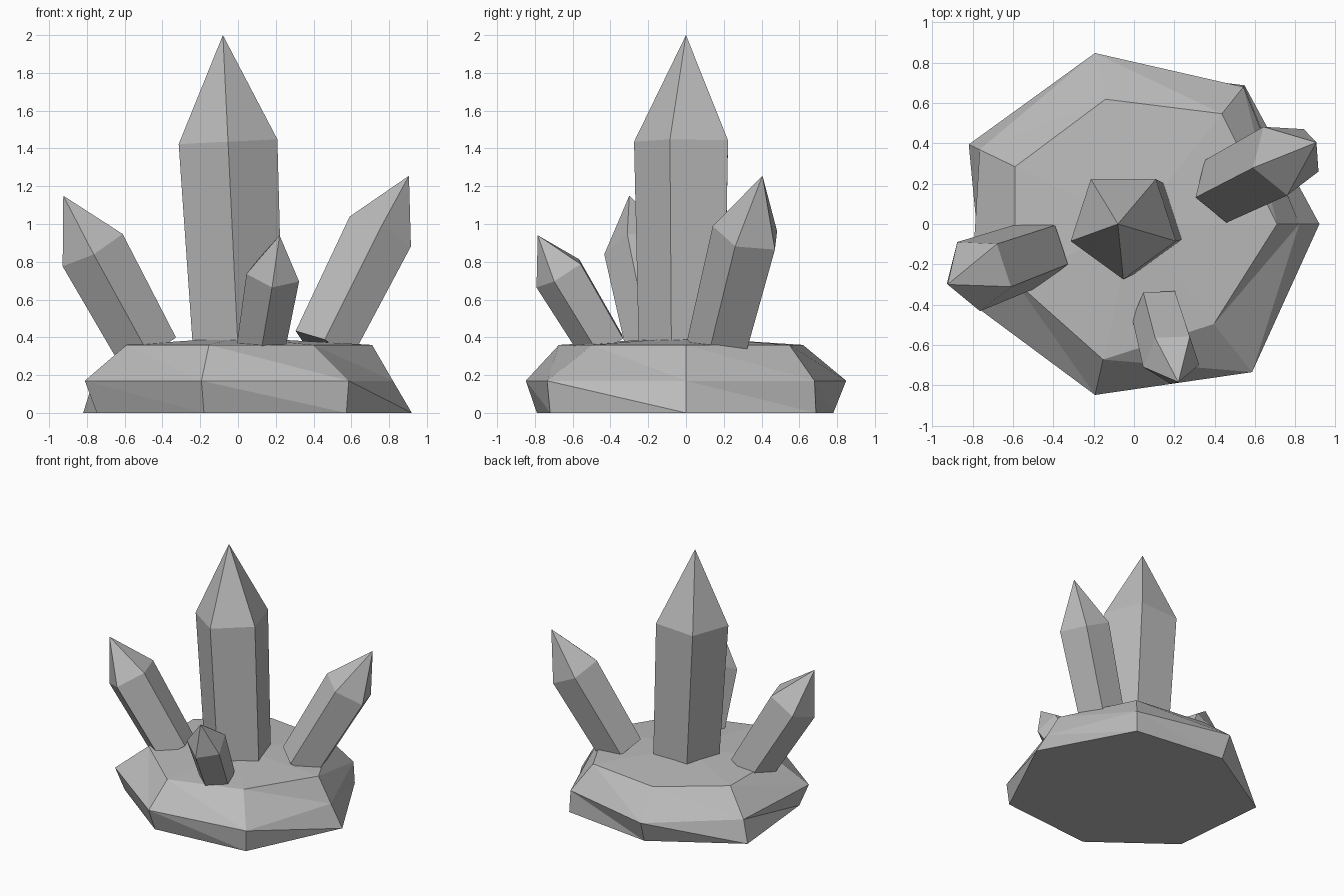
import bpy
import bmesh
from math import cos, sin, tau
from mathutils import Vector

cube = bpy.data.objects.get("Cube")
if cube:
    bpy.data.objects.remove(cube, do_unlink=True)

# One stone grey for everything
stone = bpy.data.materials.new("stone_grey")
stone.use_nodes = True
grey = (0.5, 0.5, 0.5, 1)
stone.diffuse_color = grey
stone.node_tree.nodes["Principled BSDF"].inputs["Base Color"].default_value = grey


def finish(bm, name):
    bmesh.ops.recalc_face_normals(bm, faces=bm.faces)
    mesh = bpy.data.meshes.new(name)
    bm.to_mesh(mesh)
    bm.free()
    mesh.materials.append(stone)
    obj = bpy.data.objects.new(name, mesh)
    bpy.context.collection.objects.link(obj)


def fan(bm, ring, tip):
    for a, b in zip(ring, ring[1:] + ring[:1]):
        bm.faces.new((a, b, tip))


# Rocky base: three uneven seven-sided rings with a slightly raised middle
def rock_base(levels, peak):
    bm = bmesh.new()
    rings = []
    for z, radii in levels:
        n = len(radii)
        rings.append([bm.verts.new((r * cos(tau * i / n), r * sin(tau * i / n), z))
                      for i, r in enumerate(radii)])
    for low, high in zip(rings, rings[1:]):
        for i in range(n):
            j = (i + 1) % n
            bm.faces.new((low[i], low[j], high[i]))
            bm.faces.new((low[j], high[j], high[i]))
    bm.faces.new(rings[0][::-1])
    fan(bm, rings[-1], bm.verts.new((0, 0, peak)))
    finish(bm, "rock_base")


# Crystal: five-sided leaning prism, a little wider at the shoulder, with a point
def crystal(name, foot, tip, radius, sides=5, shoulder=0.66, taper=0.91):
    foot, tip = Vector(foot), Vector(tip)
    turn = Vector((0, 0, 1)).rotation_difference(tip - foot)
    bm = bmesh.new()

    def ring(centre, r):
        angles = [tau * i / sides - tau / 4 for i in range(sides)]
        return [bm.verts.new(centre + turn @ Vector((r * cos(a), r * sin(a), 0)))
                for a in angles]

    low = ring(foot, radius * taper)
    high = ring(foot.lerp(tip, shoulder), radius)
    for i in range(sides):
        j = (i + 1) % sides
        bm.faces.new((low[i], low[j], high[j], high[i]))
    bm.faces.new(low[::-1])
    fan(bm, high, bm.verts.new(tip))
    finish(bm, name)


rock_base([
    (0.0, (0.92, 0.88, 0.80, 0.91, 0.83, 0.81, 0.92)),
    (0.17, (0.82, 0.87, 0.87, 0.85, 0.90, 0.87, 0.94)),
    (0.36, (0.71, 0.70, 0.635, 0.655, 0.655, 0.69, 0.635)),
], 0.40)

crystal("centre_crystal", (0, 0, 0.34), (-0.08, 0, 2), 0.275)
crystal("right_crystal", (-0.475, -0.14, 0.33), (-0.925, -0.30, 1.15), 0.19)
crystal("left_crystal", (0.45, 0.175, 0.35), (0.905, 0.405, 1.255), 0.19)
crystal("front_crystal", (0.12, -0.43, 0.35), (0.22, -0.785, 0.94), 0.148)
